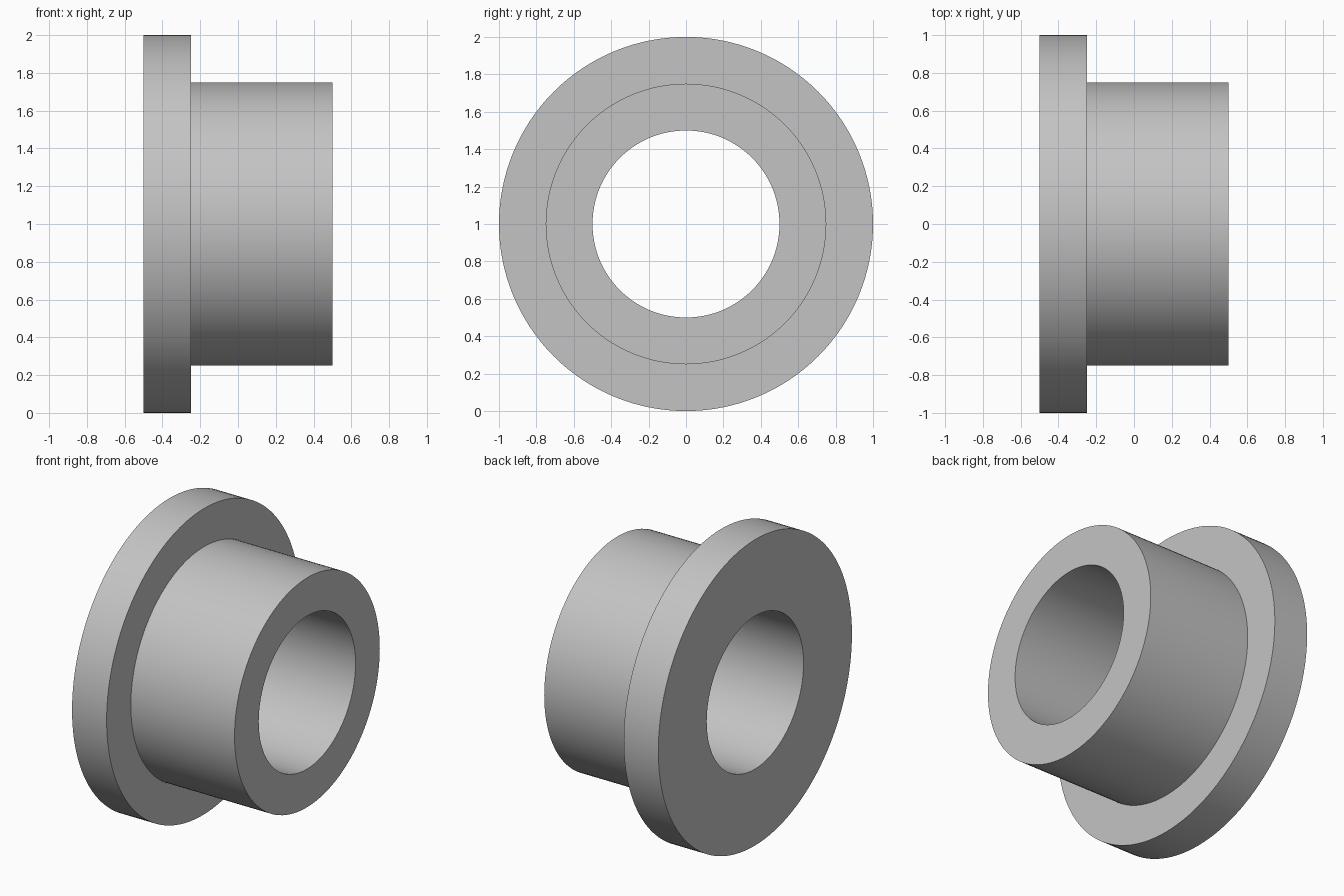
import bpy
import bmesh
import math
from mathutils import Matrix, Vector

cube = bpy.data.objects.get("Cube")
if cube:
    bpy.data.objects.remove(cube, do_unlink=True)

SEGMENTS = 128

# Plain grey material
grey = bpy.data.materials.new("light_grey")
grey.use_nodes = True
colour = (0.55, 0.55, 0.55, 1.0)
grey.diffuse_color = colour
grey.node_tree.nodes["Principled BSDF"].inputs["Base Color"].default_value = colour

# Half section of the flanged sleeve: (x along the axis, radius)
profile = [(-0.5, 0.5), (-0.5, 1.0), (-0.25, 1.0),
           (-0.25, 0.75), (0.5, 0.75), (0.5, 0.5)]

# Revolve the section around the x axis
bm = bmesh.new()
verts = [bm.verts.new((x, 0, r)) for x, r in profile]
edges = [bm.edges.new((a, b)) for a, b in zip(verts, verts[1:] + verts[:1])]
bmesh.ops.spin(bm, geom=verts + edges, cent=(0, 0, 0), axis=(1, 0, 0),
               angle=math.tau, steps=SEGMENTS, use_merge=True)
bmesh.ops.remove_doubles(bm, verts=bm.verts, dist=0.0001)
bmesh.ops.recalc_face_normals(bm, faces=bm.faces)
bmesh.ops.translate(bm, verts=bm.verts, vec=(0, 0, 1))

mesh = bpy.data.meshes.new("flanged_bushing")
bm.to_mesh(mesh)
bm.free()
mesh.materials.append(grey)
bushing = bpy.data.objects.new("flanged_bushing", mesh)
bpy.context.collection.objects.link(bushing)

# Smooth walls with crisp rims
bpy.ops.object.select_all(action="DESELECT")
bushing.select_set(True)
bpy.context.view_layer.objects.active = bushing
bpy.ops.object.shade_smooth_by_angle(angle=math.radians(30))
